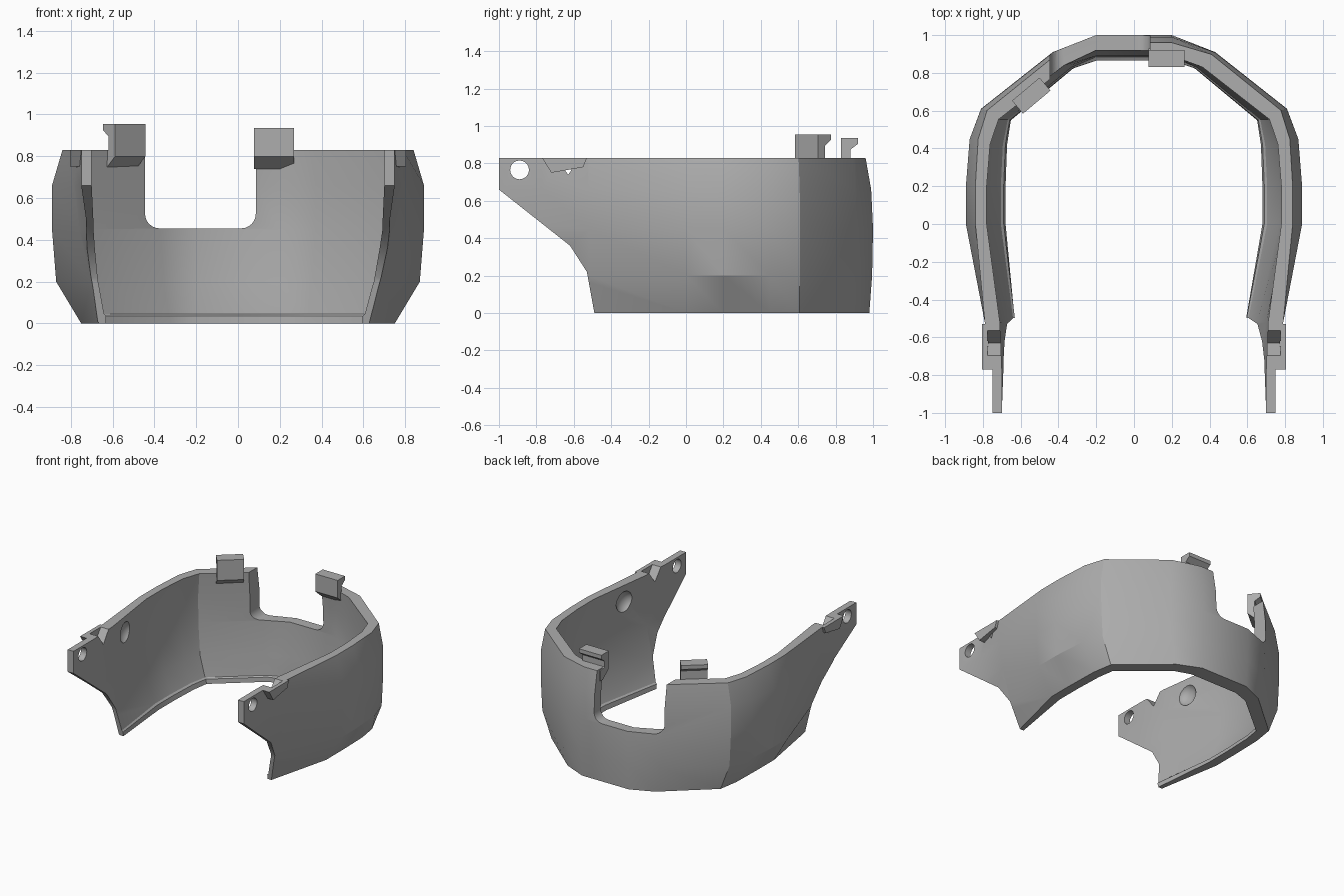
import bpy, bmesh, math
from mathutils import Vector

cube = bpy.data.objects.get("Cube")
if cube:
    bpy.data.objects.remove(cube, do_unlink=True)

grey = bpy.data.materials.new("plain grey")
grey.use_nodes = True
COLOUR = (0.42, 0.42, 0.42, 1)
grey.diffuse_color = COLOUR
grey.node_tree.nodes["Principled BSDF"].inputs["Base Color"].default_value = COLOUR


def make_object(name, bm):
    bmesh.ops.recalc_face_normals(bm, faces=bm.faces)
    mesh = bpy.data.meshes.new(name)
    bm.to_mesh(mesh)
    bm.free()
    mesh.materials.append(grey)
    obj = bpy.data.objects.new(name, mesh)
    bpy.context.collection.objects.link(obj)
    return obj


def loft(name, rings):
    """Skin a row of equal closed rings and cap both ends."""
    bm = bmesh.new()
    rows = [[bm.verts.new(p) for p in ring] for ring in rings]
    n = len(rows[0])
    for a, b in zip(rows, rows[1:]):
        for i in range(n):
            j = (i + 1) % n
            bm.faces.new((a[i], a[j], b[j], b[i]))
    bm.faces.new(rows[0])
    bm.faces.new(rows[-1])
    return make_object(name, bm)


def prism(name, profile, axis, start, end):
    """Extrude a (horizontal, z) profile along x or y."""
    def place(u, v, t):
        return (t, u, v) if axis == "x" else (u, t, v)
    return loft(name, [[place(u, v, t) for u, v in profile] for t in (start, end)])


def activate(obj):
    bpy.ops.object.select_all(action="DESELECT")
    obj.select_set(True)
    bpy.context.view_layer.objects.active = obj


def combine(target, tool, operation):
    activate(target)
    mod = target.modifiers.new(operation.lower(), "BOOLEAN")
    mod.operation = operation
    mod.solver = "EXACT"
    mod.object = tool
    bpy.ops.object.modifier_apply(modifier=mod.name)
    bpy.data.objects.remove(tool, do_unlink=True)


# Half plan from back centre to front arm tip, outer and inner wall
OUTER = [(0, 1), (.2, 1), (.43, .91), (.81, .61), (.87, .45), (.89, .2),
         (.89, 0), (.8, -.52), (.76, -.77), (.76, -1)]
INNER = [(0, .92), (.2, .92), (.37, .84), (.73, .56), (.78, .42), (.8, .2),
         (.8, 0), (.71, -.52), (.7, -.77), (.7, -1)]
# How strongly each plan point follows the side, back and arm insets
SIDE = [0, 0, .4, .65, .9, 1, 1, 0, 0, 0]
BACK = [1, 1, .3, .2, 0, 0, 0, 0, 0, 0]
ARM = [0, 0, 0, 0, 0, 0, 0, 1, 1, 1]
# Height with side, back and arm inset
OUTER_LEVELS = [(0, .14, .02, .16), (.2, .02, .005, .11), (.45, 0, 0, .04),
                (.66, 0, .01, .01), (.83, .05, .04, .01)]
INNER_LEVELS = [(.83, .02, .03, 0), (.66, 0, .01, 0), (.45, 0, 0, .01),
                (.2, .03, .03, .05), (.045, .095, .035, .09),
                (.035, .11, .055, .1), (0, .12, .055, .1)]


def station(i, sign):
    ring = []
    for plan, levels in ((OUTER, OUTER_LEVELS), (INNER, INNER_LEVELS)):
        for z, side, back, arm in levels:
            x = plan[i][0] - SIDE[i] * side - ARM[i] * arm
            y = plan[i][1] - BACK[i] * back
            lean = .02 * ARM[i] * max(0, 1 - z / .4)
            ring.append((sign * x - lean, y, z))
    return ring


last = len(OUTER) - 1
shell = loft("curved_shell", [station(i, -1) for i in range(last, 0, -1)]
             + [station(i, 1) for i in range(last + 1)])

# Sloped front edge under the arms
combine(shell, prism("front_cutter", [
    (-1.2, -.1), (-.487, -.1), (-.49, 0), (-.53, .22), (-.62, .36),
    (-1, .66), (-1.2, .82)], "x", -1.2, 1.2), "DIFFERENCE")

# Rear notch with rounded lower corners
notch = [(.085, 1), (-.445, 1)]
for cx, first in ((-.375, 180), (.015, 270)):
    for k in range(7):
        a = math.radians(first + 15 * k)
        notch.append((cx + .07 * math.cos(a), .525 + .07 * math.sin(a)))
combine(shell, prism("notch_cutter", notch, "y", .5, 1.2), "DIFFERENCE")

# Arm pads, their vee notches, and the round dents inside
for s in (-1, 1):
    combine(shell, prism("arm_pad", [(-.77, .83), (-.53, .83), (-.55, .78), (-.72, .75)],
                         "x", s * .735, s * .805), "UNION")
    combine(shell, prism("vee_cutter", [(-.72, .86), (-.54, .86), (-.63, .74)],
                         "x", s * .65, s * .775), "DIFFERENCE")
    bm = bmesh.new()
    bmesh.ops.create_uvsphere(bm, u_segments=32, v_segments=16, radius=.085)
    bmesh.ops.scale(bm, vec=(.75, 1, 1), verts=bm.verts)
    bmesh.ops.translate(bm, vec=(s * .72, -.3, .7), verts=bm.verts)
    combine(shell, make_object("dent_cutter", bm), "DIFFERENCE")

# Pivot holes through both arm tips
ring = [(-.89 + .05 * math.cos(k * math.tau / 32), .765 + .05 * math.sin(k * math.tau / 32))
        for k in range(32)]
combine(shell, prism("hole_cutter", ring, "x", -1.2, 1.2), "DIFFERENCE")

activate(shell)
bpy.ops.object.shade_smooth_by_angle(angle=math.radians(25))


# Hooked clips on the rim
def clip(name, x, y, turn, width, top):
    profile = [(0, .8), (0, top), (.09, top), (.09, top - .03), (.05, top - .06),
               (.05, .83), (.1, .82), (.1, .74), (.07, .74)]
    obj = prism(name, profile, "x", -width / 2, width / 2)
    obj.location = Vector((x, y, 0))
    obj.rotation_euler.z = math.radians(turn)


clip("left_rim_clip", .172, .83, 0, .19, .935)
clip("right_rim_clip", -.515, .645, 40, .19, .955)
